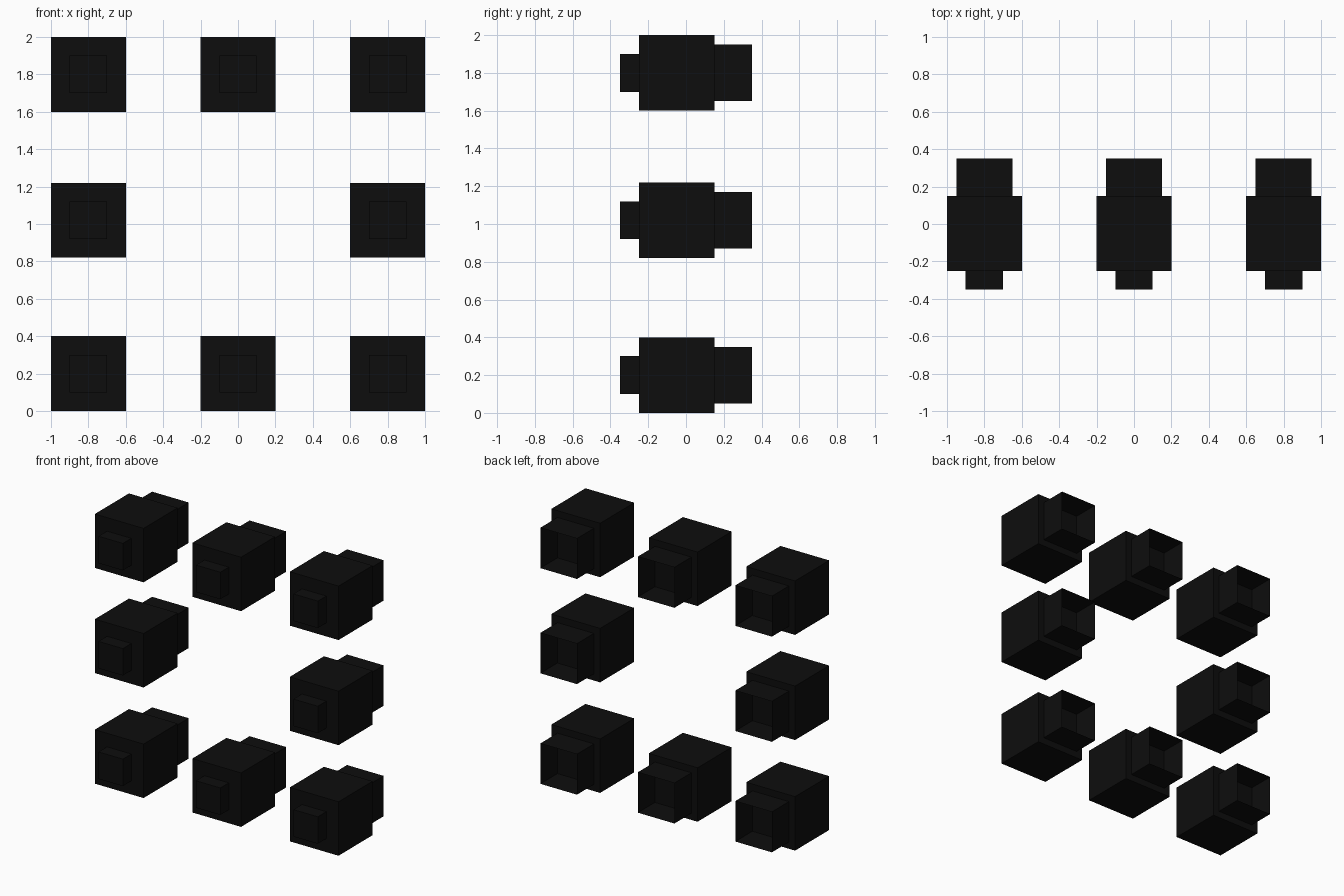
import bpy, bmesh
from mathutils import Matrix, Vector

if "Cube" in bpy.data.objects:
    bpy.data.objects.remove(bpy.data.objects["Cube"])

black = bpy.data.materials.new("near_black")
black.diffuse_color = (0.004, 0.004, 0.004, 1)
black.use_nodes = True
black.node_tree.nodes["Principled BSDF"].inputs["Base Color"].default_value = black.diffuse_color


def box(name, size, y0, y1, x, z, open_back=False):
    """Square box between y0 and y1, optionally without its back face."""
    bm = bmesh.new()
    bmesh.ops.create_cube(bm, size=1, matrix=Matrix.Translation((x, (y0 + y1) / 2, z))
                          @ Matrix.Diagonal((size, y1 - y0, size, 1)))
    bm.normal_update()
    if open_back:
        back = [f for f in bm.faces if f.normal.dot(Vector((0, 1, 0))) > 0.9]
        bmesh.ops.delete(bm, geom=back, context='FACES_ONLY')
    mesh = bpy.data.meshes.new(name)
    bm.to_mesh(mesh)
    bm.free()
    mesh.materials.append(black)
    bpy.context.collection.objects.link(bpy.data.objects.new(name, mesh))


# Ring of eight identical units around an empty centre
for row, z in (("bottom", 0.2), ("middle", 1.02), ("top", 1.8)):
    for col, x in (("left", -0.8), ("centre", 0), ("right", 0.8)):
        if (row, col) == ("middle", "centre"):
            continue
        tag = f"{row}_{col}"
        box(f"body_{tag}", 0.4, -0.25, 0.15, x, z)
        box(f"front_knob_{tag}", 0.2, -0.35, -0.25, x, z)
        # Hollow hood, open towards the back
        box(f"rear_hood_{tag}", 0.3, 0.15, 0.35, x, z, open_back=True)
